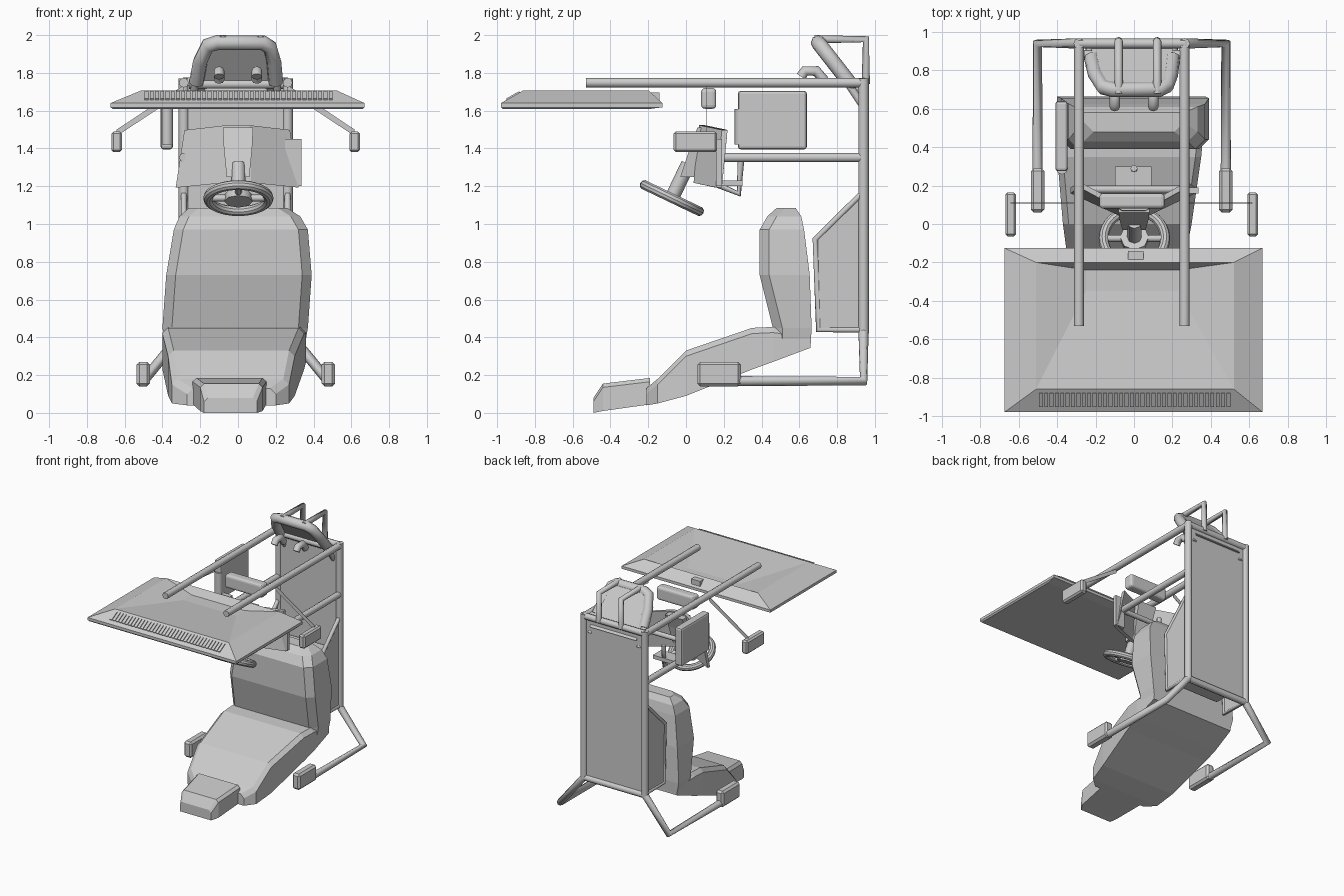
import bpy, bmesh, math
from mathutils import Vector

if "Cube" in bpy.data.objects:
    bpy.data.objects.remove(bpy.data.objects["Cube"])

CX = -0.012   # the frame sits slightly left of centre


def add_mesh(name, verts, faces):
    me = bpy.data.meshes.new(name)
    me.from_pydata([tuple(v) for v in verts], [], faces)
    bm = bmesh.new()
    bm.from_mesh(me)
    bmesh.ops.recalc_face_normals(bm, faces=bm.faces)
    bm.to_mesh(me)
    bm.free()
    ob = bpy.data.objects.new(name, me)
    bpy.context.collection.objects.link(ob)
    return ob


def loft(name, rings):
    n = len(rings[0])
    verts = [v for r in rings for v in r]
    faces = [(k * n + i, k * n + (i + 1) % n, (k + 1) * n + (i + 1) % n, (k + 1) * n + i)
             for k in range(len(rings) - 1) for i in range(n)]
    faces += [tuple(range(n)), tuple(range(len(verts) - n, len(verts)))]
    return add_mesh(name, verts, faces)


def rect(x0, x1, y0, y1, z):
    return [(x0, y0, z), (x1, y0, z), (x1, y1, z), (x0, y1, z)]


def box(name, x, y, z, bevel=0.0, segments=1):
    ob = loft(name, [rect(*x, *y, c) for c in z])
    if bevel:
        m = ob.modifiers.new("bevel", 'BEVEL')
        m.width, m.segments = bevel, segments
    return ob


def tube(name, pts, r):
    cu = bpy.data.curves.new(name, 'CURVE')
    cu.dimensions = '3D'
    cu.bevel_depth, cu.bevel_resolution, cu.use_fill_caps = r, 2, True
    sp = cu.splines.new('POLY')
    sp.points.add(len(pts) - 1)
    for p, co in zip(sp.points, pts):
        p.co = (*co, 1)
    ob = bpy.data.objects.new(name, cu)
    bpy.context.collection.objects.link(ob)
    return ob


# Seat base and foot rest: sections along y (y, bottom, top, left, right)
def base_ring(y, zb, zt, xl, xr, c=0.03):
    return [(xl, y, zb), (xl, y, zt - c), (xl + c, y, zt), (xr - c, y, zt), (xr, y, zt - c), (xr, y, zb)]


loft("seat_base", [base_ring(*s) for s in (
    (-0.21, 0.04, 0.13, -0.27, 0.20), (-0.15, 0.05, 0.18, -0.35, 0.27), (0.0, 0.09, 0.33, -0.37, 0.30),
    (0.35, 0.23, 0.45, -0.40, 0.35), (0.46, 0.27, 0.455, -0.40, 0.36), (0.66, 0.345, 0.43, -0.38, 0.36))])
loft("foot_rest", [base_ring(*s, c=0.02) for s in (
    (-0.49, 0.0, 0.08, -0.18, 0.10), (-0.44, 0.01, 0.155, -0.20, 0.13), (-0.19, 0.045, 0.185, -0.24, 0.15))])


# Seat back: sections along z (z, front, back, left, right)
def back_ring(z, yf, yb, xl, xr, c=0.05):
    return [(xl, yb, z), (xl, yf + c, z), (xl + c, yf, z), (xr - c, yf, z), (xr, yf + c, z), (xr, yb, z)]


loft("seat_back", [back_ring(*s) for s in (
    (0.36, 0.46, 0.66, -0.38, 0.355), (0.45, 0.46, 0.665, -0.40, 0.37), (0.73, 0.39, 0.655, -0.38, 0.39),
    (0.97, 0.39, 0.625, -0.34, 0.37), (1.04, 0.43, 0.61, -0.31, 0.33), (1.085, 0.48, 0.58, -0.26, 0.26))])

# Back panel, storage box and cross bars
box("back_panel", (-0.285, 0.26), (0.925, 0.945), (0.43, 1.75))
box("storage_box", (-0.2, 0.18), (0.72, 0.91), (0.48, 0.925), 0.03, 3)
for i, z in enumerate((0.43, 1.75)):
    tube(f"back_crossbar_{i}", [(-0.29, 0.94, z), (0.265, 0.94, z)], 0.026)

support = [(0.94, 1.17), (0.685, 0.92), (0.70, 0.44), (0.94, 0.44)]
for s, side in ((-1, "left"), (1, "right")):
    x = CX + s * 0.275
    # Uprights, upper rails and control arms
    tube(side + "_upright", [(x, 0.94, 0.42), (x, 0.94, 1.77)], 0.028)
    tube(side + "_upper_rail", [(x, 0.95, 1.748), (x, -0.53, 1.748)], 0.026)
    tube(side + "_control_arm", [(x, 0.95, 1.352), (x, 0.16, 1.352)], 0.025)
    # Seat support tubes with filled side panels
    tube(side + "_seat_support", [(x, y, z) for y, z in support], 0.016)
    loft(side + "_support_panel", [[(x + d, y, z) for y, z in support] for d in (-0.006, 0.006)])
    # Lower legs with end pads
    xl = CX + s * 0.49
    tube(side + "_lower_leg", [(x, 0.94, 0.43), (xl, 0.94, 0.168), (xl, 0.2, 0.168)], 0.027)
    box(side + "_lower_pad", (xl - 0.035, xl + 0.035), (0.06, 0.29), (0.14, 0.27), 0.015)
    # Upper outriggers (flat strips) with end pads
    xu = CX + s * 0.63
    loft(side + "_outrigger", [[(x, y, 1.735), (x, y, 1.70), (xu, y, 1.465), (xu, y, 1.50)]
                               for y in (0.108, 0.112)])
    box(side + "_upper_pad", (xu - 0.028, xu + 0.028), (-0.065, 0.165), (1.38, 1.49), 0.012)
    # Headrest side braces
    xb = CX + s * 0.22
    tube(side + "_headrest_brace", [(xb, 0.94, 1.62), (xb, 0.82, 1.80)], 0.02)
    # Headrest carrying hoops and small lamps
    xh = 0.02 + s * 0.1
    tube(side + "_hoop", [(xh, 0.952, 1.74), (xh, 0.952, 1.978), (xh, 0.68, 1.978)], 0.022)
    tube(side + "_lamp", [(xh - 0.02, 0.73, 1.76), (xh - 0.02, 0.69, 1.81),
                          (xh - 0.02, 0.63, 1.81), (xh - 0.02, 0.61, 1.78)], 0.028)

# Tilted headrest: arch tube and backing panel
arch = [(-0.22, 1.75), (-0.20, 1.86), (-0.16, 1.945), (-0.11, 1.96), (0.13, 1.96), (0.17, 1.935),
        (0.19, 1.86), (0.20, 1.75)]


def tilt(z, off=0.0):
    return 0.70 + (1.96 - z) * 0.78 + off


tube("headrest_arch", [(x, tilt(z), z) for x, z in arch], 0.04)
loft("headrest_panel", [[(x, tilt(z, o), z) for x, z in [(-0.22, 1.68)] + arch + [(0.20, 1.68)]]
                        for o in (0.01, 0.04)])
tube("headrest_crossbar", [(-0.26, 0.88, 1.74), (0.24, 0.88, 1.74)], 0.025)

# Canopy: sloped rim with a dished middle
loft("canopy", [rect(-0.66, 0.66, -0.97, -0.2, 1.608), rect(-0.675, 0.67, -0.98, -0.125, 1.618),
                rect(-0.675, 0.67, -0.98, -0.125, 1.64), rect(-0.51, 0.52, -0.86, -0.2, 1.708),
                rect(-0.25, 0.23, -0.35, -0.24, 1.655)])
vent = box("canopy_vents", (-0.495, -0.475), (-0.04, 0.04), (-0.006, 0.006))
vent.location = (0, -0.915, 1.678)
vent.rotation_euler = (math.atan2(0.068, 0.12), 0, 0)
arr = vent.modifiers.new("row", 'ARRAY')
arr.count, arr.use_relative_offset, arr.use_constant_offset = 36, False, True
arr.constant_offset_displace = (0.0279, 0, 0)
box("canopy_bracket", (-0.03, 0.05), (-0.185, -0.14), (1.63, 1.695))

# Cross light under the rails
box("cross_light", (-0.18, 0.16), (0.08, 0.16), (1.61, 1.72), 0.02, 3)

# Side pod on the left
box("side_pod", (-0.41, -0.345), (0.275, 0.64), (1.395, 1.705), 0.015, 2)
tube("side_pod_tube", [(-0.375, 0.29, 1.42), (-0.375, 0.29, 1.61)], 0.032)

# Dashboard: bent shield with flap and lower bracket
prof = [(-0.33, 0.17), (-0.07, 0.05), (0.07, 0.05), (0.32, 0.17)]
outline = prof + [(x, y + 0.03) for x, y in reversed(prof)]
loft("dashboard", [[(x * k, y + d, z - abs(x) * 0.1) for x, y in outline]
                   for z, k, d in ((1.225, 1.0, -0.01), (1.53, 0.86, 0.02))])
box("dash_flap", (0.25, 0.335), (0.16, 0.19), (1.2, 1.45))
tube("dash_bracket", [(0, 0.14, 1.22), (0, 0.28, 1.16), (0, 0.29, 1.33)], 0.018)
tube("dash_crossbar", [(-0.29, 0.18, 1.35), (0.27, 0.18, 1.35)], 0.02)
box("dash_mount", (-0.1, 0.09), (0.19, 0.3), (1.2, 1.23))

# Steering wheel, column and its housing
centre = Vector((0.002, -0.075, 1.137))
ax = Vector((0, 0.43, 0.9)).normalized()
across = Vector((0, 0.9, -0.43)).normalized()
tube("steering_column", [centre - ax * 0.01, centre + ax * 0.2], 0.038)
loft("column_housing", [rect(-0.06, 0.06, -0.03, 0.08, 1.25), rect(-0.075, 0.075, 0.02, 0.12, 1.40),
                        rect(-0.08, 0.08, 0.06, 0.16, 1.51)])
bpy.ops.mesh.primitive_torus_add(major_radius=0.16, minor_radius=0.026, major_segments=32, minor_segments=10,
                                 location=centre, rotation=ax.to_track_quat('Z', 'Y').to_euler())
bpy.context.object.name = "steering_wheel"
bpy.ops.object.shade_smooth_by_angle()
for i, a in enumerate((0, 180, 270)):
    d = Vector((1, 0, 0)) * math.cos(math.radians(a)) + across * math.sin(math.radians(a))
    tube(f"wheel_spoke_{i}", [centre, centre + d * 0.16], 0.018)
tube("wheel_hub", [centre - ax * 0.02, centre + ax * 0.02], 0.075)
